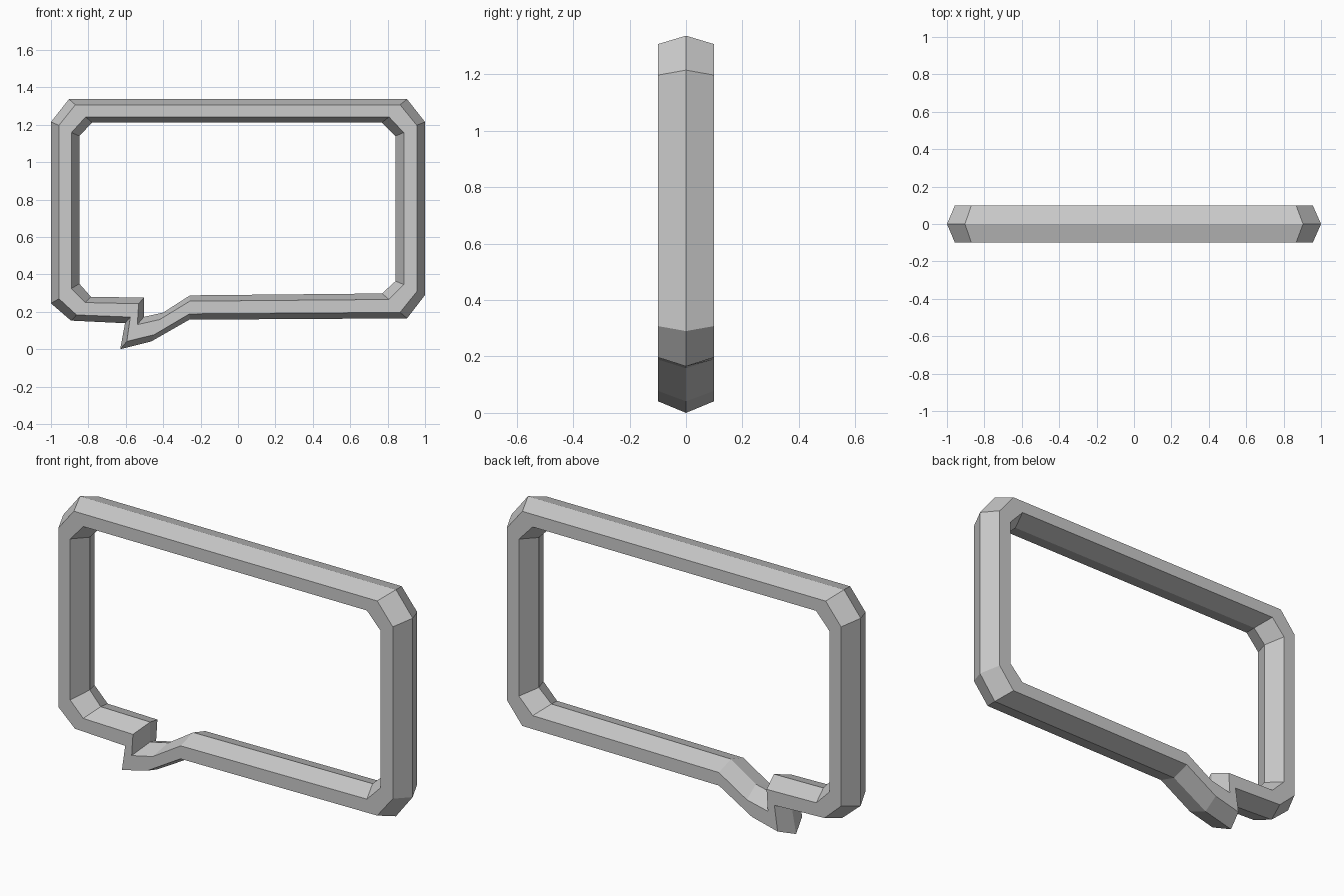
import bpy, bmesh

if "Cube" in bpy.data.objects:
    bpy.data.objects.remove(bpy.data.objects["Cube"])

# Frame stations (x, z): outer ridge point and matching inner ridge point
stations = [
    ((-0.904, 1.337), (-0.78, 1.212)),
    ((-1.0, 1.215), (-0.848, 1.14)),
    ((-1.0, 0.245), (-0.848, 0.35)),
    ((-0.893, 0.153), (-0.786, 0.28)),
    ((-0.604, 0.139), (-0.503, 0.276)),   # notch
    ((-0.63, 0.0), (-0.503, 0.173)),      # tail tip
    ((-0.465, 0.041), (-0.40, 0.196)),
    ((-0.26, 0.158), (-0.257, 0.288)),
    ((0.904, 0.165), (0.77, 0.298)),
    ((1.0, 0.29), (0.842, 0.364)),
    ((1.0, 1.215), (0.842, 1.14)),
    ((0.904, 1.337), (0.77, 1.212)),
]
HALF = 0.1          # half depth
FX, FZ = 0.28, 0.24  # bevel share of the bar width


def section(outer, inner):
    """Six-sided cross-section between two ridge points."""
    (ox, oz), (ix, iz) = outer, inner
    dx, dz = (ix - ox) * FX, (iz - oz) * FZ
    a, b = (ox + dx, oz + dz), (ix - dx, iz - dz)
    return [(ox, 0, oz), (a[0], -HALF, a[1]), (b[0], -HALF, b[1]),
            (ix, 0, iz), (b[0], HALF, b[1]), (a[0], HALF, a[1])]


# Speech bubble frame: sections joined into a closed loop
bm = bmesh.new()
rings = [[bm.verts.new(p) for p in section(o, i)] for o, i in stations]
for r, ring in enumerate(rings):
    nxt = rings[(r + 1) % len(rings)]
    for k in range(6):
        j = (k + 1) % 6
        bm.faces.new((ring[k], ring[j], nxt[j], nxt[k]))
bmesh.ops.recalc_face_normals(bm, faces=bm.faces)
mesh = bpy.data.meshes.new("speech_bubble_frame")
bm.to_mesh(mesh)
bm.free()
obj = bpy.data.objects.new("speech_bubble_frame", mesh)
bpy.context.collection.objects.link(obj)
